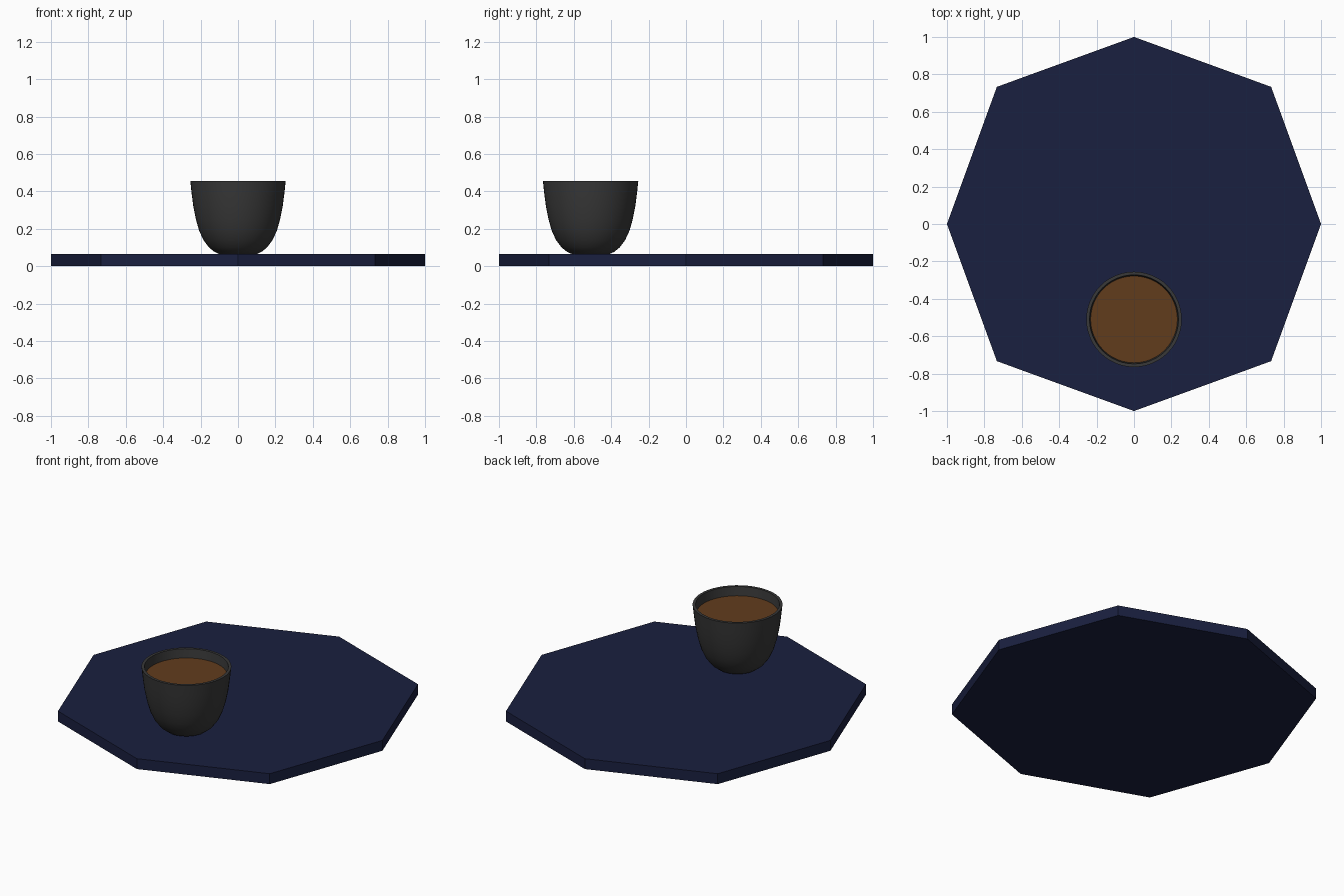
import bpy, bmesh, math

if "Cube" in bpy.data.objects:
    bpy.data.objects.remove(bpy.data.objects["Cube"])

TRAY_TOP = 0.065
CUP_Y = -0.51


def material(name, color):
    m = bpy.data.materials.new(name)
    m.diffuse_color = (*color, 1)
    m.use_nodes = True
    m.node_tree.nodes["Principled BSDF"].inputs["Base Color"].default_value = m.diffuse_color
    return m


def add_object(name, bm, mat, smooth=False):
    bmesh.ops.recalc_face_normals(bm, faces=bm.faces)
    mesh = bpy.data.meshes.new(name)
    bm.to_mesh(mesh)
    bm.free()
    mesh.materials.append(mat)
    ob = bpy.data.objects.new(name, mesh)
    bpy.context.collection.objects.link(ob)
    if smooth:
        bpy.ops.object.select_all(action='DESELECT')
        ob.select_set(True)
        bpy.context.view_layer.objects.active = ob
        bpy.ops.object.shade_smooth_by_angle(angle=math.radians(35))
    return ob


def lathe(name, profile, mat, steps=48):
    bm = bmesh.new()
    verts = [bm.verts.new((r, 0, z)) for r, z in profile]
    edges = [bm.edges.new(p) for p in zip(verts, verts[1:])]
    bmesh.ops.spin(bm, geom=verts + edges, cent=(0, 0, 0), axis=(0, 0, 1),
                   angle=math.tau, steps=steps)
    bmesh.ops.remove_doubles(bm, verts=bm.verts, dist=1e-5)
    ob = add_object(name, bm, mat, True)
    ob.location.y = CUP_Y
    return ob


navy = material("navy", (0.010, 0.014, 0.050))
charcoal = material("charcoal", (0.040, 0.040, 0.040))
brown = material("brown", (0.120, 0.045, 0.012))

# Octagonal tray, diagonal corners pushed slightly outward
bm = bmesh.new()
ring = []
for i in range(8):
    a = i * math.pi / 4
    r = 1.037 if i % 2 else 1.0
    ring.append(bm.verts.new((r * math.cos(a), r * math.sin(a), 0)))
base = bm.faces.new(ring)
top = bmesh.ops.extrude_face_region(bm, geom=[base], use_keep_orig=True)
bmesh.ops.translate(bm, vec=(0, 0, TRAY_TOP),
                    verts=[g for g in top["geom"] if isinstance(g, bmesh.types.BMVert)])
add_object("tray", bm, navy)

# Hollow cup: outer wall, thin rim, inner wall
lathe("cup", [(0, 0.065), (0.10, 0.065), (0.125, 0.076), (0.155, 0.100),
              (0.185, 0.140), (0.208, 0.190), (0.225, 0.250), (0.239, 0.320),
              (0.248, 0.390), (0.255, 0.455),
              (0.238, 0.455), (0.231, 0.390), (0.222, 0.320), (0.208, 0.250),
              (0.191, 0.190), (0.168, 0.145), (0.135, 0.108), (0.100, 0.086),
              (0, 0.082)], charcoal)

# Drink surface
lathe("drink", [(0, 0.400), (0.232, 0.400)], brown)
